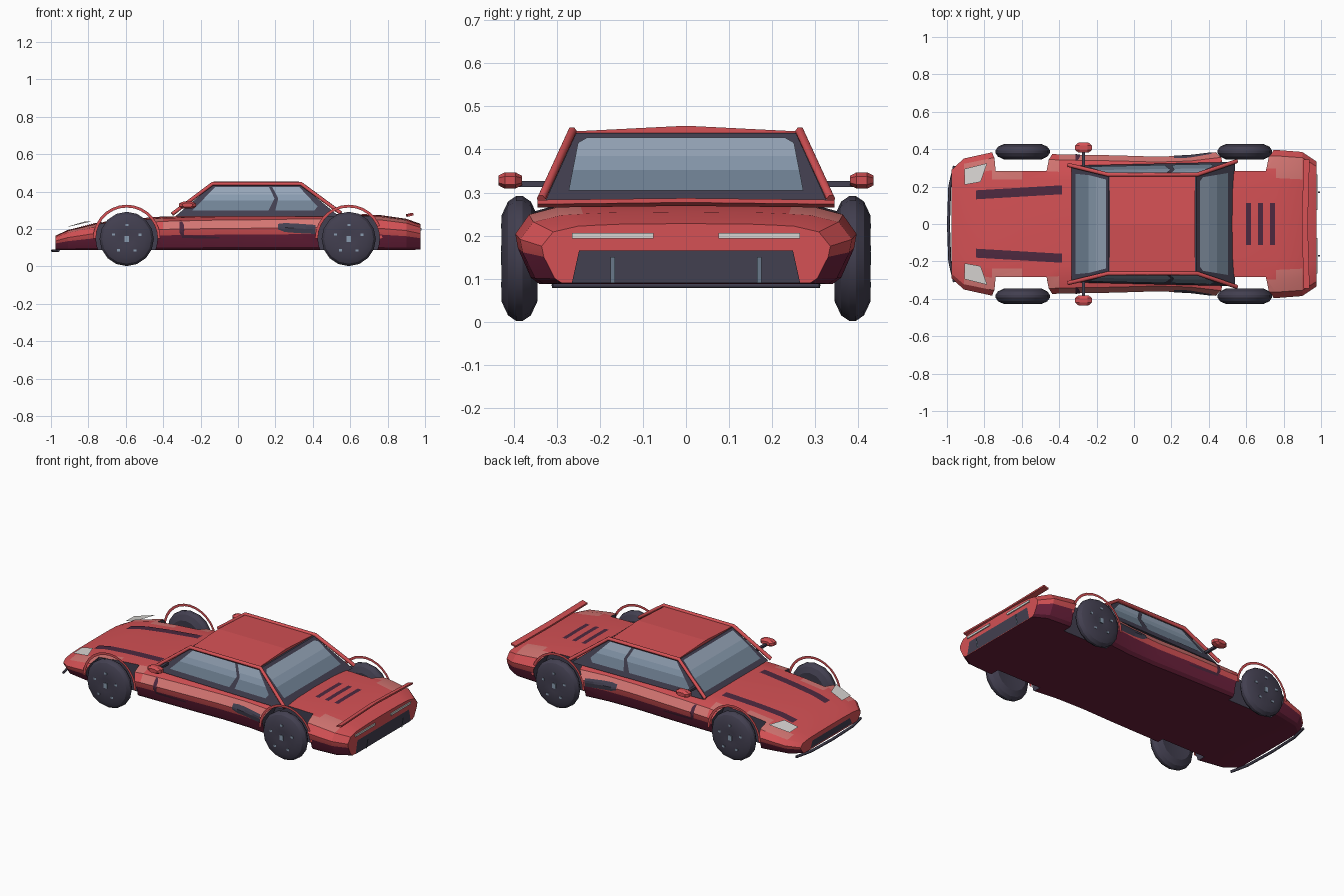
import bpy, bmesh, math
from mathutils import Vector

if "Cube" in bpy.data.objects:
    bpy.data.objects.remove(bpy.data.objects["Cube"])


def material(name, rgb):
    m = bpy.data.materials.new(name)
    m.diffuse_color = (*rgb, 1)
    m.use_nodes = True
    m.node_tree.nodes["Principled BSDF"].inputs["Base Color"].default_value = m.diffuse_color
    return m


RED = material("red_paint", (0.66, 0.082, 0.09))
PINK = material("light_red_shoulder", (0.66, 0.18, 0.17))
MAROON = material("maroon_sill", (0.15, 0.015, 0.045))
PLUM = material("dark_plum", (0.075, 0.022, 0.05))
DARK = material("dark_trim", (0.055, 0.05, 0.08))
G_HI = material("light_glass", (0.31, 0.385, 0.49))
G_MID = material("mid_glass", (0.25, 0.33, 0.43))
G_LO = material("dark_glass", (0.165, 0.225, 0.30))
LIGHT = material("pale_lamp", (0.68, 0.66, 0.64))


def make(name, verts, faces, *mats, smooth=None):
    me = bpy.data.meshes.new(name)
    me.from_pydata([tuple(v) for v in verts], [], faces)
    for m in mats:
        me.materials.append(m)
    bm = bmesh.new()
    bm.from_mesh(me)
    bmesh.ops.recalc_face_normals(bm, faces=bm.faces)
    bm.to_mesh(me)
    bm.free()
    ob = bpy.data.objects.new(name, me)
    bpy.context.collection.objects.link(ob)
    if smooth:
        bpy.ops.object.select_all(action='DESELECT')
        ob.select_set(True)
        bpy.context.view_layer.objects.active = ob
        bpy.ops.object.shade_smooth_by_angle(angle=math.radians(smooth))
    return ob


def box(name, c, s, mat):
    v = [(c[0] + i * s[0] / 2, c[1] + j * s[1] / 2, c[2] + k * s[2] / 2)
         for i in (-1, 1) for j in (-1, 1) for k in (-1, 1)]
    f = [(0, 1, 3, 2), (4, 6, 7, 5), (0, 4, 5, 1), (2, 3, 7, 6), (0, 2, 6, 4), (1, 5, 7, 3)]
    return make(name, v, f, mat)


def plate(name, pts, mat):
    return make(name, pts, [tuple(range(len(pts)))], mat)


def tube(name, pts, r, mat):
    cu = bpy.data.curves.new(name, 'CURVE')
    cu.dimensions = '3D'
    cu.bevel_depth, cu.bevel_resolution, cu.use_fill_caps = r, 1, True
    sp = cu.splines.new('POLY')
    sp.points.add(len(pts) - 1)
    for p, q in zip(sp.points, pts):
        p.co = (*q, 1)
    cu.materials.append(mat)
    bpy.context.collection.objects.link(bpy.data.objects.new(name, cu))


# Lower body: stations (x, half width, bottom, top) lofted with one profile
STATIONS = [(-0.975, .29, .09, .165), (-.91, .35, .088, .195), (-.76, .383, .088, .232),
            (-.6, .385, .088, .25), (-.4, .372, .088, .266), (-.1, .367, .088, .274),
            (.12, .36, .088, .276), (.3, .366, .088, .28), (.47, .388, .088, .282),
            (.76, .396, .088, .275), (.9, .385, .088, .255), (.975, .335, .09, .228)]
PROFILE = [(0, 1), (.45, .99), (.62, .973), (.75, .955), (.92, .86), (1, .62), (.985, .44), (.91, .08), (.86, 0), (0, 0)]


def half_ring(x):
    x = min(max(x, -.975), .975)
    for a, b in zip(STATIONS, STATIONS[1:]):
        if x <= b[0]:
            t = (x - a[0]) / (b[0] - a[0])
            w, lo, hi = (a[i] + t * (b[i] - a[i]) for i in (1, 2, 3))
            return [(w * p, lo + q * (hi - lo)) for p, q in PROFILE]


def top_z(x, y):
    r = half_ring(x)[:6]
    for (y0, z0), (y1, z1) in zip(r, r[1:]):
        if abs(y) <= y1:
            return z0 + (abs(y) - y0) / (y1 - y0) * (z1 - z0)
    return r[-1][1]


def side_y(x, z):
    r = half_ring(x)[3:9]
    for (y0, z0), (y1, z1) in zip(r, r[1:]):
        if z >= z1:
            return y0 + (z - z0) / (z1 - z0) * (y1 - y0)
    return r[-1][0]


verts, faces, paint = [], [], []
N = 18
for st in STATIONS:
    h = half_ring(st[0])
    verts += [(st[0], y, z) for y, z in h] + [(st[0], -y, z) for y, z in h[-2:0:-1]]
for s in range(len(STATIONS) - 1):
    for i in range(N):
        j = (i + 1) % N
        faces.append((s * N + i, s * N + j, (s + 1) * N + j, (s + 1) * N + i))
        seg = min(i, N - 1 - i)
        # maroon sill and floor, pale shoulder band, red elsewhere
        pale = (seg == 4 and 4 <= s <= 7) or (seg == 3 and s in (1, 2, 3, 8, 9)) or (seg == 2 and s in (2, 9))
        paint.append(2 if seg >= 6 else 3 if pale else 0)
faces += [tuple(range(N)), tuple(range(len(verts) - N, len(verts)))]
SLOTS = (RED, DARK, MAROON, PINK)
body = make("lower_body", verts, faces, *SLOTS)
for p, k in zip(body.data.polygons, paint + [0, 0]):
    p.material_index = k

# Wheel wells cut right through the fenders
WHEELS = [(x, s) for x in (-.595, .592) for s in (-1, 1)]
for x, s in WHEELS:
    n = 24
    cv = [(x + .165 * math.cos(math.tau * i / n), s * y, .15 + .165 * math.sin(math.tau * i / n))
          for y in (.283, .6) for i in range(n)]
    cf = [(i, (i + 1) % n, n + (i + 1) % n, n + i) for i in range(n)]
    cutter = make("well_cutter", cv, cf + [tuple(range(n)), tuple(range(n, 2 * n))], *SLOTS)
    cutter.hide_render = True
    for p in cutter.data.polygons:
        p.material_index = 1
    mod = body.modifiers.new("well", 'BOOLEAN')
    mod.operation, mod.solver, mod.object = 'DIFFERENCE', 'EXACT', cutter
    bpy.context.view_layer.objects.active = body
    bpy.ops.object.modifier_apply(modifier=mod.name)
    bpy.data.objects.remove(cutter)
bpy.ops.object.select_all(action='DESELECT')
body.select_set(True)
bpy.ops.object.shade_smooth_by_angle(angle=math.radians(25))

# Wheels, hubs and flat arch trims
TIRE = [(.04, .352), (.10, .345), (.132, .36), (.145, .379), (.145, .394), (.132, .413), (.10, .428), (.04, .424)]
for x, s in WHEELS:
    n = 16
    wv = [(x + r * math.cos(math.tau * i / n), s * y, .147 + r * math.sin(math.tau * i / n))
          for r, y in TIRE for i in range(n)]
    wf = [(k * n + i, k * n + (i + 1) % n, (k + 1) * n + (i + 1) % n, (k + 1) * n + i)
          for k in range(len(TIRE) - 1) for i in range(n)]
    make("wheel", wv, wf + [tuple(range(n)), tuple(range(len(wv) - n, len(wv)))], DARK, smooth=30)
    box("hub", (x, s * .425, .147), (.022, .008, .03), G_MID)
    for k in range(5):
        a = math.tau * k / 5 + .3
        box("wheel_nut", (x + .075 * math.cos(a), s * .426, .147 + .075 * math.sin(a)), (.016, .006, .012), G_MID)
    m = 14
    av = [(x + r * math.cos(math.pi * i / m), s * .388, .15 + r * math.sin(math.pi * i / m))
          for r in (.165, .18) for i in range(m + 1)]
    make("arch_trim", av, [(i, i + 1, m + 2 + i, m + 1 + i) for i in range(m)], RED)

# Cabin core: dark frame with glass plates laid on it
B = [Vector(p) for p in [(-.335, -.312, .268), (-.335, .312, .268), (.54, .332, .268), (.54, -.332, .268)]]
T = [Vector(p) for p in [(-.135, -.255, .438), (-.135, .255, .438), (.335, .255, .438), (.335, -.255, .438)]]
make("cabin_frame", B + T, [(0, 1, 2, 3), (4, 5, 6, 7)] + [(i, (i + 1) % 4, 4 + (i + 1) % 4, 4 + i) for i in range(4)], DARK)


def pane(name, i, uvs):
    j = (i + 1) % 4
    nrm = (B[j] - B[i]).cross(T[i] - B[i]).normalized()
    if nrm.dot((B[i] + B[j]) / 2 - Vector((.1, 0, .3))) < 0:
        nrm = -nrm
    pts = [B[i].lerp(B[j], u).lerp(T[i].lerp(T[j], u), v) + nrm * .004 for u, v in uvs]
    ob = make(name, pts, [tuple(range(len(pts)))], G_LO, G_MID, G_HI)
    # Cut the pane into horizontal tone bands by height
    bm = bmesh.new()
    bm.from_mesh(ob.data)
    for z in (.352, .385):
        bmesh.ops.bisect_plane(bm, geom=bm.verts[:] + bm.edges[:] + bm.faces[:], plane_co=(0, 0, z), plane_no=(0, 0, 1))
    for f in bm.faces:
        z = f.calc_center_median().z
        f.material_index = (z > .352) + (z > .385)
    bm.to_mesh(ob.data)
    bm.free()


pane("windshield", 0, [(.06, .12), (.94, .12), (.96, .5), (.96, .94), (.04, .94), (.04, .5)])
pane("rear_window", 2, [(.07, .2), (.93, .2), (.97, .85), (.94, .92), (.06, .92), (.03, .85)])
for i, flip in ((1, False), (3, True)):
    for name, uv in (("front_side_window", [(.07, .17), (.575, .17), (.645, .55), (.63, .92), (.06, .92)]),
                     ("rear_side_window", [(.62, .17), (.88, .17), (.93, .3), (.95, .92), (.665, .92), (.675, .55)])):
        pane(name, i, [(1 - u if flip else u, v) for u, v in uv])

# Roof panel with a slight centre ridge
rv = [(x, y, z) for x in (-.132, .325) for y, z in ((-.258, .434), (-.258, .442), (0, .455), (.258, .442), (.258, .434))]
make("roof", rv, [(0, 1, 2, 3, 4), (5, 6, 7, 8, 9)] + [(i, (i + 1) % 5, 5 + (i + 1) % 5, 5 + i) for i in range(5)], RED)


def side_strip(name, s, path, mat):
    v = [(x, s * (side_y(x, z0 + (z1 - z0) * k / 4) + .004), z0 + (z1 - z0) * k / 4) for x, z0, z1 in path for k in range(5)]
    make(name, v, [(5 * i + k, 5 * i + k + 1, 5 * i + k + 6, 5 * i + k + 5) for i in range(len(path) - 1) for k in range(4)], mat)


for s in (-1, 1):
    # Red pillars and roof rail
    tube("roof_rail", [(-.352, s * .316, .28), (-.137, s * .264, .442), (.337, s * .264, .442), (.55, s * .336, .285)], .011, RED)
    # Mirror
    box("mirror_arm", (-.27, s * .345, .32), (.016, .11, .014), DARK)
    mv = [(-.27 + a * .045 * k, s * .408 + y, .328 + b * .019 * k) for y, k in ((-.027, .6), (-.012, 1), (.012, 1), (.027, .6))
          for a, b in ((-1, -.5), (-.5, -1), (.5, -1), (1, -.5), (1, .5), (.5, 1), (-.5, 1), (-1, .5))]
    mf = [(k * 8 + i, k * 8 + (i + 1) % 8, k * 8 + 8 + (i + 1) % 8, k * 8 + 8 + i) for k in range(3) for i in range(8)]
    make("mirror", mv, mf + [tuple(range(8)), tuple(range(24, 32))], RED)
    # Hood stripe following the hood surface
    hv = []
    for i in range(13):
        x, yc = -.845 + .46 * i / 12, .156 + .027 * i / 12
        hv += [(x, s * y, top_z(x, y) + .003) for y in (yc - .024, yc, yc + .024)]
    make("hood_stripe", hv, [(3 * i + k, 3 * i + k + 1, 3 * i + k + 4, 3 * i + k + 3) for i in range(12) for k in (0, 1)], PLUM)
    # Headlamp plate floating just above the fender
    plate("headlamp", [(-.905, s * .295, .213), (-.785, s * .325, .24), (-.82, s * .225, .24), (-.905, s * .21, .215)], LIGHT)
    # Side intake and door seams
    side_strip("side_intake", s, [(.215, .198, .228), (.25, .184, .232), (.3, .18, .23), (.36, .176, .226), (.415, .174, .222)], DARK)
    side_strip("door_seam", s, [(-.312, .18, .245), (-.302, .16, .245), (-.29, .155, .225)], PLUM)
    side_strip("sill_seam", s, [(-.3, .152, .166), (-.2, .15, .163), (-.1, .15, .158)], PLUM)
    # Tail lamp and exhaust strip
    box("tail_lamp", (.977, s * .17, .2), (.008, .19, .013), LIGHT)
    plate("exhaust_strip", [(.985, s * .165, .09), (.985, s * .175, .09), (.995, s * .175, .15), (.995, s * .165, .15)], G_LO)

# Rear deck vents
for x in (.613, .677, .741):
    vv = [(x + dx, y, top_z(x + dx, y) + .003) for y in (-.113, 0, .113) for dx in (-.013, .013)]
    make("deck_vent", vv, [(0, 1, 3, 2), (2, 3, 5, 4)], PLUM)

# Rear panel, nose grille, spoiler, splitter
plate("rear_panel", [(.979, -.265, .09), (.979, .265, .09), (.979, .248, .166), (.979, -.248, .166)], DARK)
plate("nose_grille", [(-.979, -.2, .1), (-.979, .2, .1), (-.979, .18, .14), (-.979, -.18, .14)], DARK)
spv = [(x + a, y, z + b) for x, y, z in ((.925, -.345, .273), (.915, 0, .277), (.925, .345, .273))
       for a, b in ((-.018, -.008), (.014, 0), (.014, .01), (-.018, .002))]
make("rear_spoiler", spv, [(k + i, k + (i + 1) % 4, k + 4 + (i + 1) % 4, k + 4 + i) for k in (0, 4) for i in range(4)]
     + [(0, 1, 2, 3), (8, 9, 10, 11)], RED)
tube("front_splitter", [(-.96, -.31, .085), (-.985, -.2, .085), (-.992, 0, .085), (-.985, .2, .085), (-.96, .31, .085)], .008, DARK)
